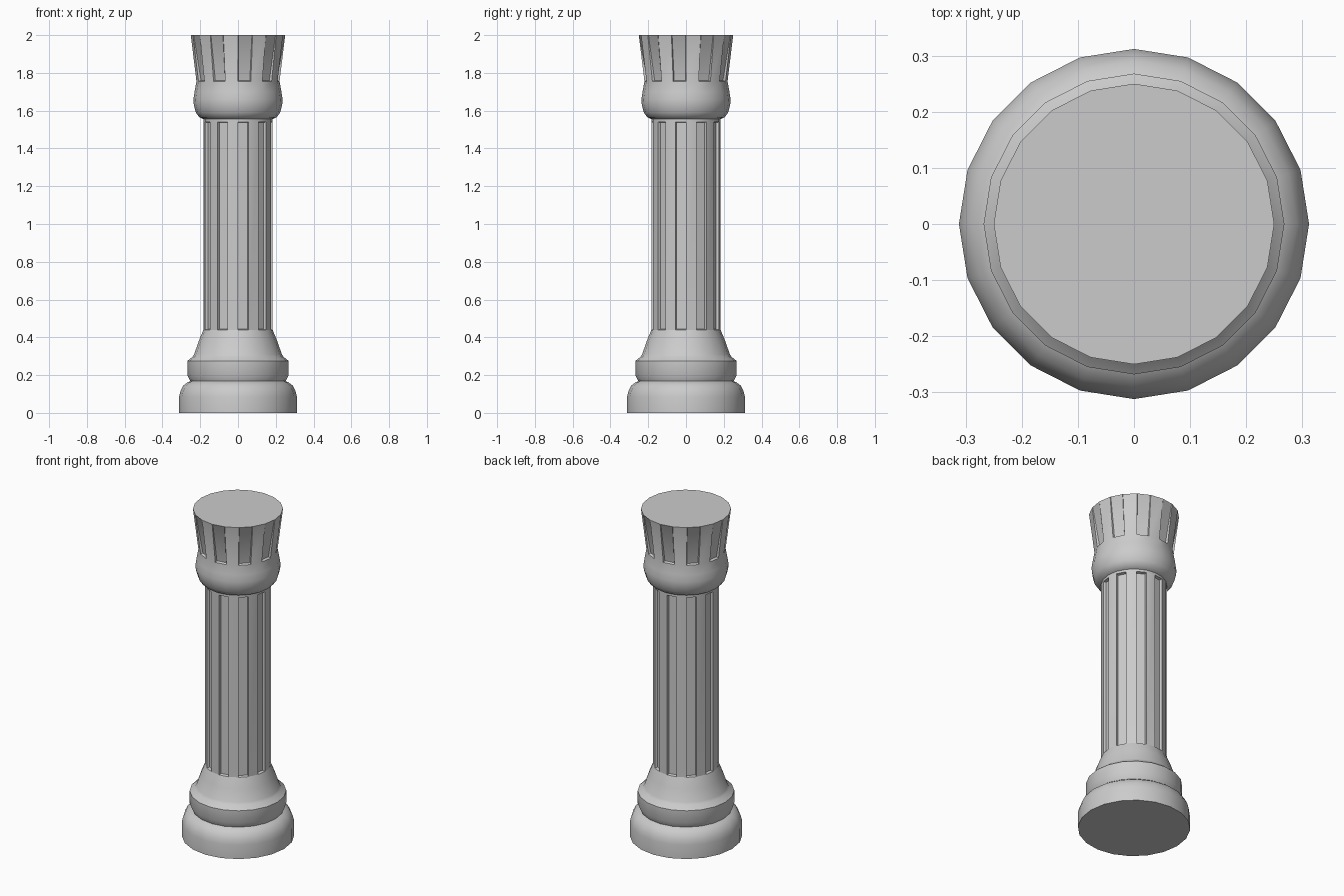
import bpy, bmesh, math

if "Cube" in bpy.data.objects:
    bpy.data.objects.remove(bpy.data.objects["Cube"])

SIDES = 20


def lathe(name, profile, flute_row=None, cap=None, depth=0.016, fade_top=False):
    """Spin (radius, z) points into a 20-sided part; recess every other face of one row."""
    bm = bmesh.new()
    rings = []
    for r, z in profile:
        rings.append([bm.verts.new((r * math.cos(2 * math.pi * i / SIDES),
                                    r * math.sin(2 * math.pi * i / SIDES), z))
                      for i in range(SIDES)])
    flutes = []
    for row in range(len(rings) - 1):
        a, b = rings[row], rings[row + 1]
        for i in range(SIDES):
            j = (i + 1) % SIDES
            f = bm.faces.new((a[i], a[j], b[j], b[i]))
            if row == flute_row and i % 2:
                flutes.append(f)
    if cap == "bottom":
        bm.faces.new(rings[0][::-1])
    elif cap == "top":
        bm.faces.new(rings[-1])
    bm.normal_update()
    if flutes:
        bmesh.ops.inset_individual(bm, faces=flutes, thickness=0.005, depth=-depth)
        if fade_top:
            # flutes run out at the upper rim
            r_top, z_top = profile[flute_row + 1]
            apothem = r_top * math.cos(math.pi / SIDES)
            for f in flutes:
                c = f.calc_center_median()
                ang = math.atan2(c.y, c.x)
                n = (math.cos(ang), math.sin(ang))
                for v in sorted(f.verts, key=lambda v: v.co.z)[2:]:
                    d = v.co.x * n[0] + v.co.y * n[1]
                    shift = apothem - 0.002 - d
                    v.co.x += n[0] * shift
                    v.co.y += n[1] * shift
                    v.co.z = z_top - 0.003
    mesh = bpy.data.meshes.new(name)
    bm.to_mesh(mesh)
    bm.free()
    ob = bpy.data.objects.new(name, mesh)
    bpy.context.collection.objects.link(ob)
    bpy.ops.object.select_all(action='DESELECT')
    ob.select_set(True)
    bpy.context.view_layer.objects.active = ob
    bpy.ops.object.shade_smooth_by_angle(angle=math.radians(32))
    return ob


# Stepped base with rounded plinth, collar and flare
lathe("base", [(0.312, 0), (0.312, 0.085), (0.305, 0.115), (0.29, 0.145),
               (0.265, 0.163), (0.253, 0.168), (0.268, 0.20), (0.268, 0.275),
               (0.24, 0.298), (0.232, 0.31), (0.208, 0.38), (0.183, 0.44)], cap="bottom")

# Fluted shaft
lathe("shaft", [(0.183, 0.44), (0.183, 1.54), (0.183, 1.555)], flute_row=0)

# Capital: rounded bulge and flared fluted crown
lathe("capital", [(0.183, 1.555), (0.205, 1.565), (0.223, 1.59), (0.234, 1.63),
                  (0.236, 1.66), (0.23, 1.70), (0.22, 1.755), (0.25, 2.0)],
      flute_row=6, cap="top", depth=0.014, fade_top=True)
